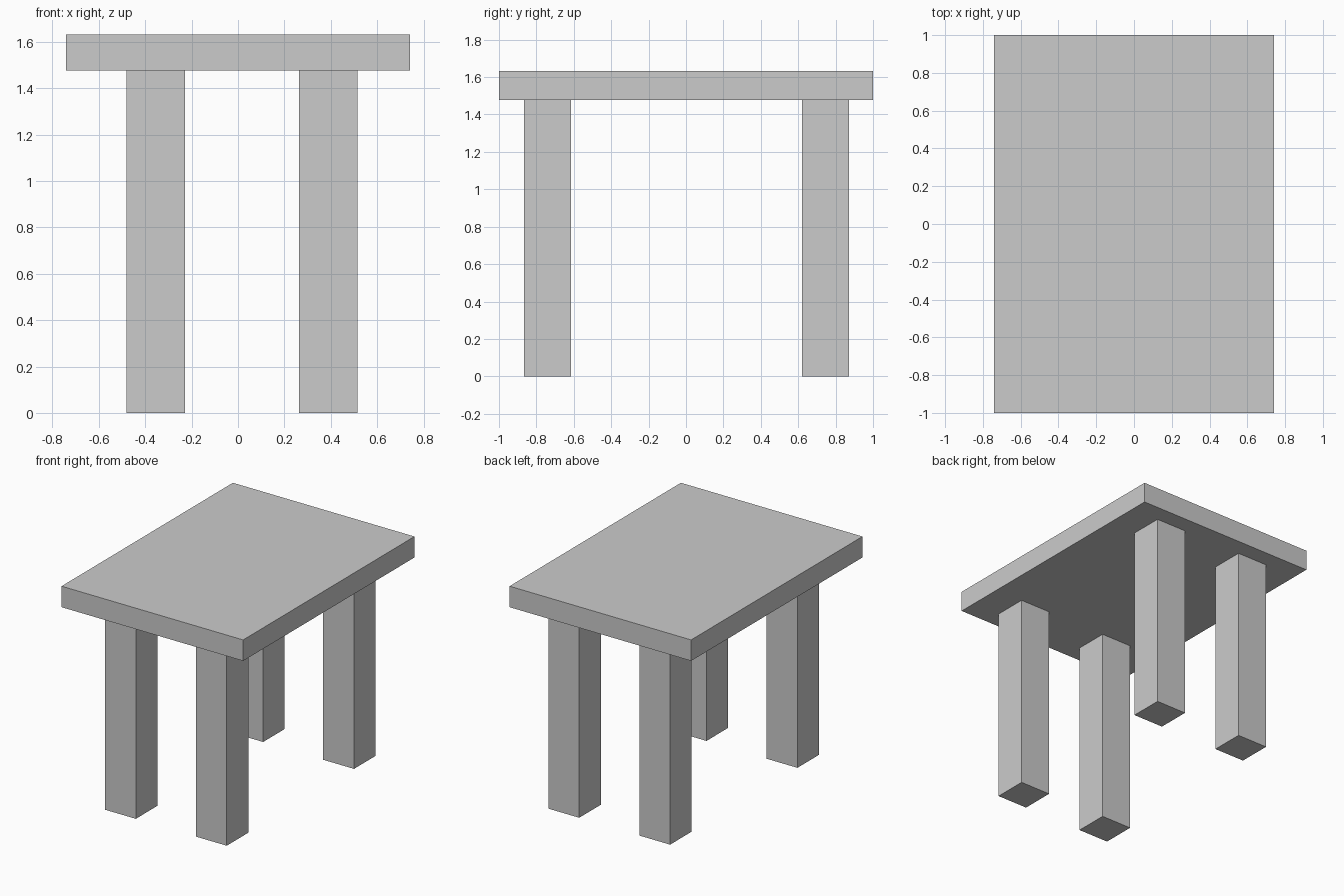
import bpy

if "Cube" in bpy.data.objects:
    bpy.data.objects.remove(bpy.data.objects["Cube"])


def box(name, low, high):
    """Add a box spanning two opposite corners."""
    centre = [(a + b) / 2 for a, b in zip(low, high)]
    bpy.ops.mesh.primitive_cube_add(size=1, location=centre)
    obj = bpy.context.object
    obj.name = name
    obj.scale = [b - a for a, b in zip(low, high)]
    bpy.ops.object.transform_apply(location=False, rotation=False, scale=True)
    return obj


UNDERSIDE, TOP = 1.477, 1.632
HALF_LEG = 0.126

# Table top
box("table_top", (-0.742, -1, UNDERSIDE), (0.742, 1, TOP))

# Four square legs, set slightly off centre in x
for side, x in (("left", -0.354), ("right", 0.389)):
    for end, y in (("front", -0.741), ("back", 0.745)):
        box(f"{end}_{side}_leg",
            (x - HALF_LEG, y - HALF_LEG, 0),
            (x + HALF_LEG, y + HALF_LEG, UNDERSIDE))
